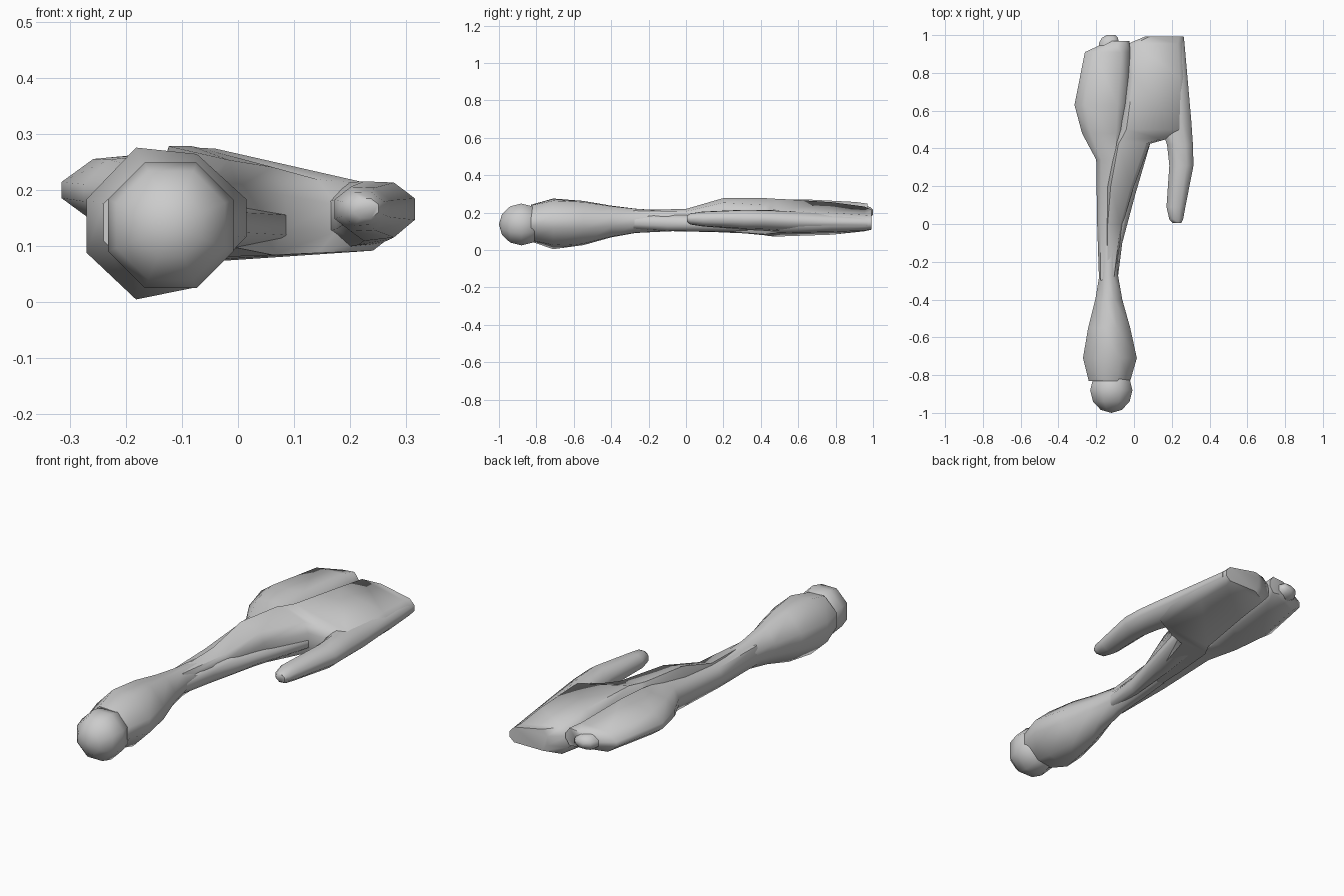
import bpy, bmesh, math


def loft(name, rows, cu=0.29, cv=0.29):
    """Skin eight-sided sections along y.
    Row: y, left x, right x, left bottom z, left top z, right bottom z, right top z."""
    outline = [(cu, 0), (1 - cu, 0), (1, cv), (1, 1 - cv),
               (1 - cu, 1), (cu, 1), (0, 1 - cv), (0, cv)]
    bm = bmesh.new()
    rings = []
    for y, x0, x1, lb, lt, rb, rt in rows:
        ring = []
        for u, v in outline:
            low, high = lb + (rb - lb) * u, lt + (rt - lt) * u
            ring.append(bm.verts.new((x0 + (x1 - x0) * u, y, low + (high - low) * v)))
        rings.append(ring)
    for a, b in zip(rings, rings[1:]):
        for i in range(8):
            j = (i + 1) % 8
            bm.faces.new((a[i], a[j], b[j], b[i]))
    bm.faces.new(rings[0])
    bm.faces.new(rings[-1][::-1])
    bmesh.ops.recalc_face_normals(bm, faces=bm.faces)
    mesh = bpy.data.meshes.new(name)
    bm.to_mesh(mesh)
    bm.free()
    obj = bpy.data.objects.new(name, mesh)
    bpy.context.collection.objects.link(obj)
    smooth(obj)
    return obj


def smooth(obj):
    bpy.ops.object.select_all(action='DESELECT')
    obj.select_set(True)
    bpy.context.view_layer.objects.active = obj
    bpy.ops.object.shade_smooth_by_angle(angle=math.radians(60))


# Rounded knob at the front end
bpy.ops.mesh.primitive_uv_sphere_add(segments=8, ring_count=6, radius=1,
                                     location=(-0.12, -0.88, 0.137),
                                     rotation=(math.pi / 2, math.pi / 8, 0))
knob = bpy.context.object
knob.name = "end_knob"
knob.scale = (0.121, 0.121, 0.12)
smooth(knob)

# Swollen bulb narrowing into the neck
loft("bulb", [
    (-0.83, -0.24, -0.02, 0.04, 0.245, 0.06, 0.235),
    (-0.71, -0.27, 0.015, -0.013, 0.285, 0.045, 0.255),
    (-0.55, -0.243, -0.02, 0.02, 0.268, 0.04, 0.252),
    (-0.40, -0.205, -0.062, 0.065, 0.24, 0.075, 0.232),
    (-0.27, -0.183, -0.085, 0.09, 0.222, 0.095, 0.22),
    (-0.10, -0.18, -0.08, 0.10, 0.21, 0.10, 0.21),
    (0.05, -0.17, -0.07, 0.105, 0.205, 0.105, 0.205)], cu=0.31, cv=0.34)

# Left strand widening into a narrow paddle
loft("left_paddle", [
    (-0.30, -0.185, -0.14, 0.11, 0.20, 0.11, 0.21),
    (0.0, -0.195, -0.11, 0.11, 0.205, 0.11, 0.215),
    (0.34, -0.20, -0.07, 0.12, 0.235, 0.11, 0.25),
    (0.48, -0.275, -0.05, 0.14, 0.25, 0.11, 0.272),
    (0.63, -0.315, -0.03, 0.15, 0.25, 0.12, 0.277),
    (0.91, -0.26, -0.02, 0.155, 0.245, 0.14, 0.26),
    (0.97, -0.13, -0.025, 0.17, 0.24, 0.16, 0.25)], cu=0.2, cv=0.36)

# Small rounded tip behind the paddle
loft("paddle_tip", [
    (0.85, -0.19, -0.075, 0.16, 0.235, 0.16, 0.24),
    (0.96, -0.185, -0.08, 0.165, 0.235, 0.165, 0.24),
    (0.985, -0.17, -0.085, 0.175, 0.228, 0.175, 0.23),
    (1.0, -0.145, -0.10, 0.19, 0.215, 0.19, 0.215)])

# Main strand spreading into the broad blade
loft("main_blade", [
    (-0.28, -0.145, -0.10, 0.11, 0.215, 0.12, 0.21),
    (0.0, -0.15, -0.06, 0.105, 0.222, 0.12, 0.205),
    (0.20, -0.14, 0.0, 0.10, 0.282, 0.10, 0.25),
    (0.425, -0.105, 0.085, 0.078, 0.284, 0.085, 0.235),
    (0.45, -0.10, 0.175, 0.072, 0.284, 0.09, 0.21),
    (0.50, -0.085, 0.285, 0.07, 0.284, 0.095, 0.20),
    (0.78, -0.04, 0.28, 0.08, 0.265, 0.10, 0.19),
    (0.955, -0.03, 0.267, 0.10, 0.24, 0.105, 0.18),
    (0.993, 0.06, 0.263, 0.11, 0.22, 0.11, 0.18)], cu=0.12, cv=0.3)

# Lower strand running under the main one
loft("lower_strand", [
    (-0.28, -0.12, -0.085, 0.11, 0.18, 0.12, 0.18),
    (-0.10, -0.12, -0.062, 0.10, 0.19, 0.105, 0.185),
    (0.15, -0.11, 0.005, 0.095, 0.19, 0.10, 0.185),
    (0.43, -0.07, 0.087, 0.08, 0.18, 0.095, 0.18),
    (0.60, -0.05, 0.10, 0.085, 0.17, 0.105, 0.17)])

# Side prong pointing back toward the knob
loft("side_prong", [
    (0.005, 0.205, 0.25, 0.15, 0.185, 0.15, 0.185),
    (0.025, 0.187, 0.26, 0.135, 0.197, 0.14, 0.195),
    (0.09, 0.172, 0.272, 0.125, 0.207, 0.13, 0.203),
    (0.31, 0.187, 0.315, 0.105, 0.217, 0.12, 0.212),
    (0.42, 0.175, 0.312, 0.095, 0.217, 0.12, 0.21),
    (0.55, 0.13, 0.303, 0.09, 0.213, 0.11, 0.205),
    (0.97, 0.15, 0.266, 0.11, 0.18, 0.11, 0.18)])
